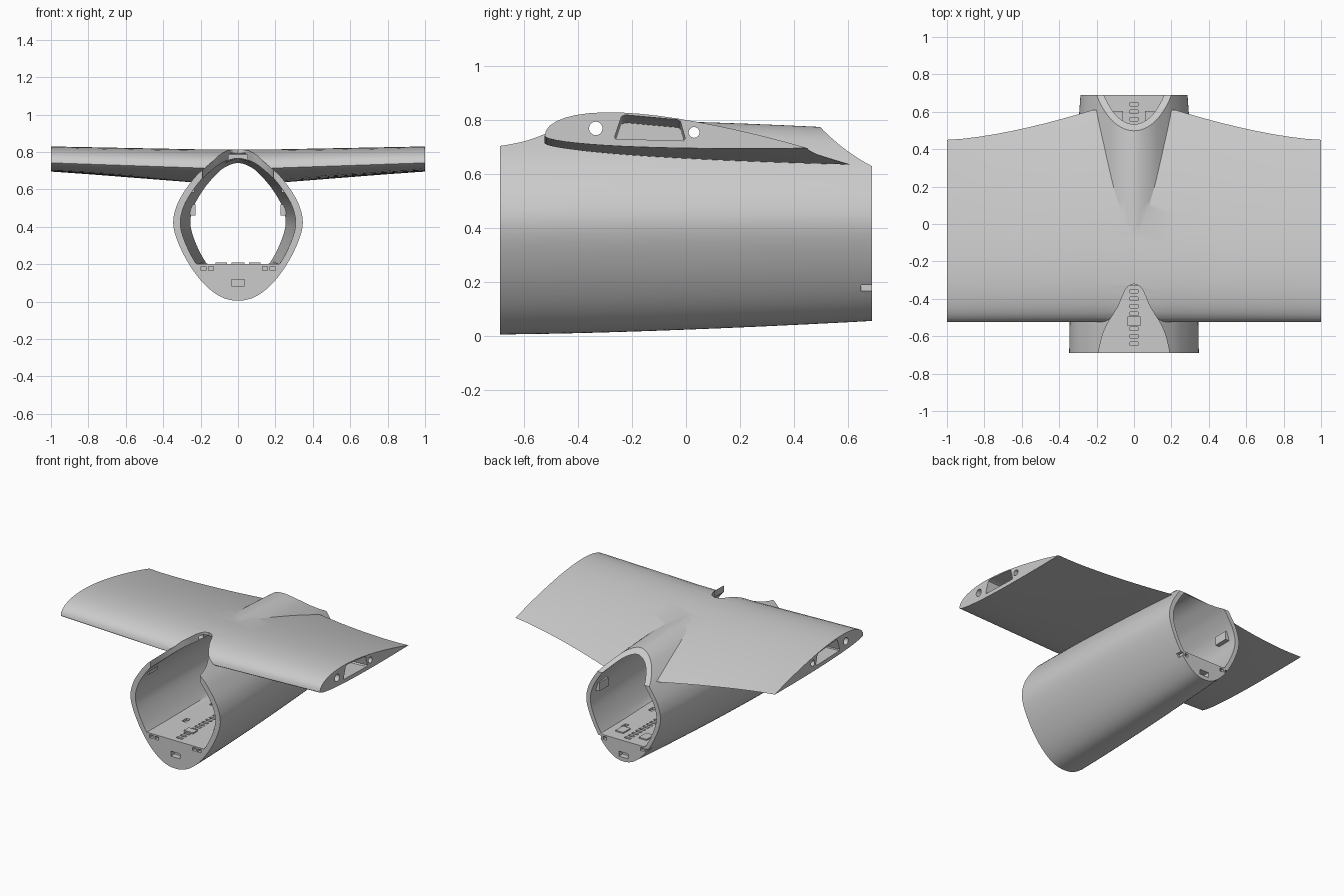
import bpy, bmesh, math
from mathutils import Vector

cube = bpy.data.objects.get("Cube")
if cube:
    bpy.data.objects.remove(cube, do_unlink=True)

grey = bpy.data.materials.new("light_grey")
grey.use_nodes = True
COLOUR = (0.6, 0.6, 0.6, 1)
grey.diffuse_color = COLOUR
grey.node_tree.nodes["Principled BSDF"].inputs["Base Color"].default_value = COLOUR


# ---------- helpers ----------
def finish(name, bm):
    bmesh.ops.recalc_face_normals(bm, faces=bm.faces)
    mesh = bpy.data.meshes.new(name)
    bm.to_mesh(mesh)
    bm.free()
    mesh.materials.append(grey)
    obj = bpy.data.objects.new(name, mesh)
    bpy.context.collection.objects.link(obj)
    return obj


def loft(name, sections):
    """Skin a row of equal-length closed sections and cap both ends."""
    bm = bmesh.new()
    rings = [[bm.verts.new(p) for p in s] for s in sections]
    n = len(rings[0])
    for a, b in zip(rings, rings[1:]):
        for i in range(n):
            j = (i + 1) % n
            bm.faces.new((a[i], a[j], b[j], b[i]))
    bm.faces.new(rings[0])
    bm.faces.new(rings[-1])
    return finish(name, bm)


def boxes(name, items):
    """Boxes given as (centre, size) in one mesh."""
    bm = bmesh.new()
    for centre, size in items:
        made = bmesh.ops.create_cube(bm, size=1)["verts"]
        bmesh.ops.scale(bm, vec=size, verts=made)
        bmesh.ops.translate(bm, vec=centre, verts=made)
    return finish(name, bm)


def combine(target, tool, operation="DIFFERENCE"):
    mod = target.modifiers.new("combine", "BOOLEAN")
    mod.solver = "EXACT"
    mod.operation = operation
    mod.object = tool
    bpy.context.view_layer.objects.active = target
    bpy.ops.object.modifier_apply(modifier=mod.name)
    bpy.data.objects.remove(tool, do_unlink=True)


def spline(points, steps, closed=False):
    """Smooth curve through 2D points."""
    pts = [Vector(p) for p in points]
    n = len(pts)
    pick = (lambda i: pts[i % n]) if closed else (lambda i: pts[max(0, min(n - 1, i))])
    out = []
    for i in range(n if closed else n - 1):
        a, b, c, d = (pick(i + k) for k in (-1, 0, 1, 2))
        for s in range(steps):
            t = s / steps
            out.append(0.5 * (2 * b + (c - a) * t + (2 * a - 5 * b + 4 * c - d) * t * t
                              + (3 * b - a - 3 * c + d) * t ** 3))
    return out if closed else out + [pts[-1]]


# ---------- fuselage ----------
half = [(0, 0), (.1, .025), (.2, .11), (.29, .245), (.345, .395), (.325, .515),
        (.255, .63), (.19, .7), (.1, .77), (0, .8)]
EGG = spline(half + [(-x, z) for x, z in half[-2:0:-1]], 6, closed=True)


def fuselage_section(y, inner=False):
    s = max(0, min(1, (y + .69) / 1.38))
    width = (.345 - .02 * s - .04 * s * s) / .345
    low = .005 + .05 * s ** 1.5
    high = .805 - .04 * s * s
    ring = []
    for x, z in EGG:
        px, pz = x * width, low + z / .8 * (high - low)
        if inner:   # wall thickness, with a flat floor
            px, pz = px * .89, max(.2, .4 + (pz - .4) * .913)
        ring.append((px, y, pz))
    return ring


STATIONS = [-.69 + 1.38 * i / 12 for i in range(13)]
body = loft("fuselage_and_wing", [fuselage_section(y) for y in STATIONS])


# ---------- wing ----------
def thickness(u):
    return 10 * (.2969 * math.sqrt(u) - .126 * u - .3516 * u ** 2
                 + .2843 * u ** 3 - .1036 * u ** 4)


def wing_section(x):
    a = max(abs(x), .22)
    t = (a - .22) / .78
    back = .45 + .16 * (1 - t) ** 1.5

    def mix(root, tip):
        return root + (tip - root) * t

    def point(u, depth):
        z = mix(.715, .742) * (1 - u) + mix(.636, .697) * u
        return (x, -.525 + u * (back + .525), z + depth * thickness(u))

    count = 22
    us = [(1 - math.cos(math.pi * i / count)) / 2 for i in range(count + 1)]
    upper = [point(u, mix(.12, .1)) for u in reversed(us)]
    lower = [point(u, mix(-.022, -.025)) for u in us[1:-1]]
    return upper + lower


span = [.22 + .78 * i / 9 for i in range(10)]
wing = loft("wing", [wing_section(x) for x in [-x for x in reversed(span)] + span])
combine(body, wing, "UNION")

# ---------- hollow cabin ----------
cabin = loft("cabin", [fuselage_section(y, True) for y in [-.75] + STATIONS + [.75]])
combine(body, cabin)

# Canopy opening at the front
edge = spline([(.195, -.75), (.19, -.69), (.17, -.6), (.14, -.53), (.085, -.44),
               (.055, -.37), (.033, -.335), (0, -.32)], 4)
outline = [(p.x, p.y) for p in edge]
outline += [(-x, y) for x, y in reversed(outline[:-1])]
combine(body, loft("canopy_cut", [[(x, y, z) for x, y in outline] for z in (.5, 1)]))

# Scooped opening at the back
scoop = [tuple(p) for p in spline([(.485, .8), (.5, .773), (.56, .717), (.62, .672),
                                   (.69, .63), (.8, .58)], 4)] + [(.8, 1), (.485, 1)]
combine(body, loft("rear_cut", [[(x, y, z) for y, z in scoop] for x in (-.26, .26)]))

# ---------- wing spar tubes and tip pockets ----------
for y, z, radius in ((-.335, .77, .025), (.03, .755, .02)):
    circle = [(y + radius * math.cos(k * math.tau / 24),
               z + radius * math.sin(k * math.tau / 24)) for k in range(24)]
    combine(body, loft("spar_cut", [[(x, a, b) for a, b in circle] for x in (-1.1, 1.1)]))

pocket = [(-.265, .74), (-.262, .732), (-.01, .725), (-.003, .733),
          (-.02, .795), (-.03, .803), (-.225, .821), (-.24, .815)]
for side in (-1, 1):
    combine(body, loft("pocket_cut", [[(side * x, y, z - drop) for y, z in pocket]
                                      for x, drop in ((.38, .03), (1.02, 0))]))

# ---------- joint slots, floor rail and top slot ----------
slots = [((0, -.35 + .05, .77), (.1, .12, .035))]
for y in (-.69, .69):
    slots.append(((0, y, .1), (.07, .08, .035)))
    for side in (-1, 1):
        slots += [((side * x, y, .178), (.026, .08, .022)) for x in (.145, .185)]
slots += [((0, -.64 + .04 * i, .2), (.045, .02, .03)) for i in range(33)]
for side in (-1, 1):
    slots += [((side * .12, y, .2), (.03, .05, .03)) for y in (-.4, -.1, .2, .5)]
combine(body, boxes("slot_cut", slots))

# ---------- small cabin fittings ----------
fittings = [body, boxes("floor_plate", [((0, -.52, .204), (.07, .05, .009))])]
for side, label in ((1, "left"), (-1, "right")):
    fittings += [
        boxes(label + "_rear_bracket", [((side * .242, .58, .49), (.03, .1, .06))]),
        boxes(label + "_front_catch", [((side * .248, -.6, .6), (.03, .1, .035))]),
        boxes(label + "_rear_floor_plate", [((side * .09, .565, .204), (.06, .08, .009))]),
    ]

# ---------- shading ----------
bpy.ops.object.select_all(action="DESELECT")
for obj in fittings:
    obj.select_set(True)
bpy.context.view_layer.objects.active = body
bpy.ops.object.shade_smooth_by_angle(angle=math.radians(28))
